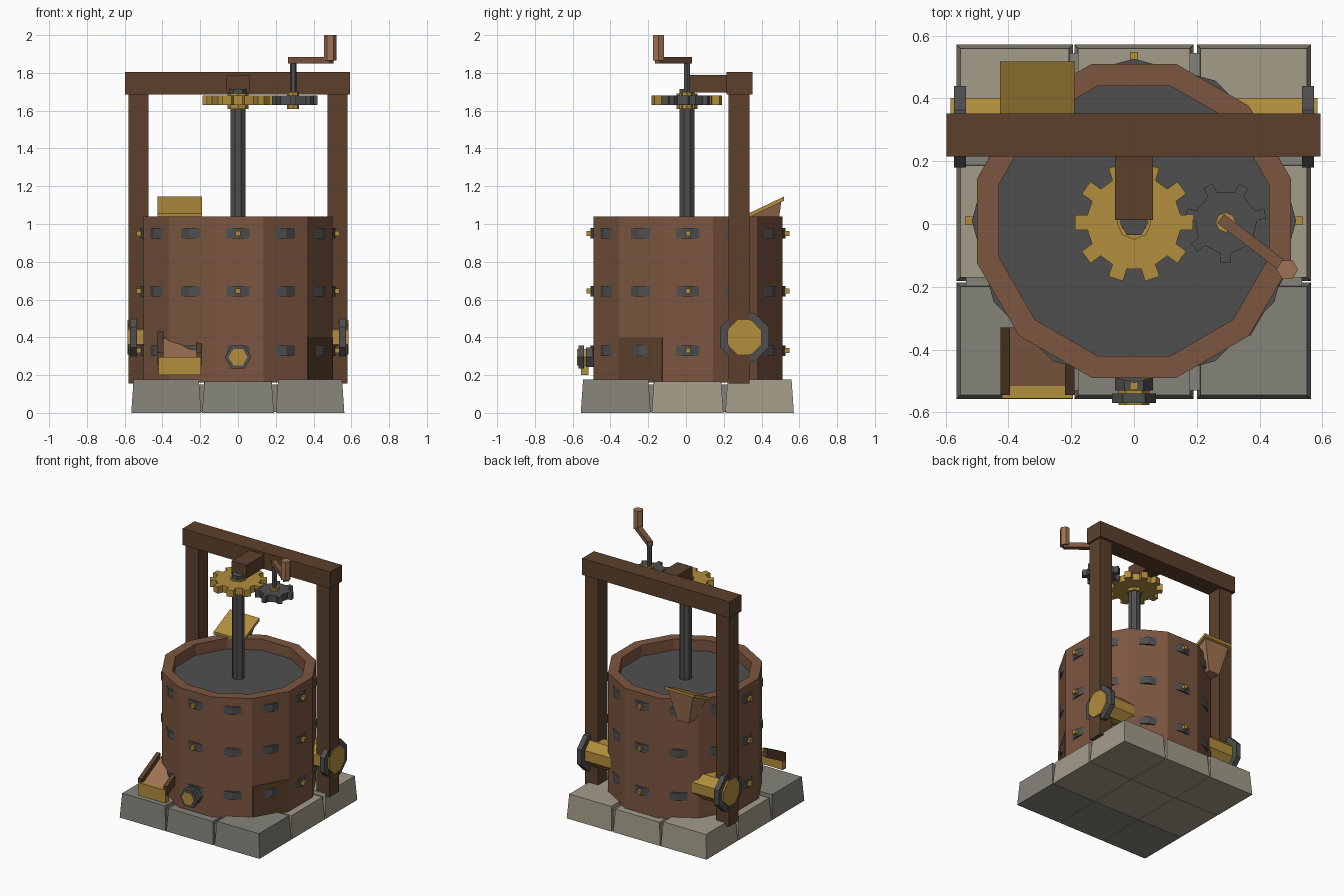
import bpy, bmesh
from math import pi, cos, sin, atan2, hypot, radians
from mathutils import Matrix, Vector

if "Cube" in bpy.data.objects:
    bpy.data.objects.remove(bpy.data.objects["Cube"])


def material(name, r, g, b):
    m = bpy.data.materials.new(name)
    m.use_nodes = True
    m.diffuse_color = (r, g, b, 1)
    m.node_tree.nodes["Principled BSDF"].inputs["Base Color"].default_value = (r, g, b, 1)
    return m


WOOD = material("barrel wood", .202, .093, .051)
DARK = material("dark wood", .107, .051, .025)
TAN = material("tan wood", .35, .17, .088)
BRASS = material("brass", .445, .27, .047)
IRON = material("dark iron", .078, .078, .08)
BEIGE = material("beige stone", .367, .332, .254)
GREY = material("grey stone", .235, .227, .195)


def finish(name, bm, *mats):
    bmesh.ops.recalc_face_normals(bm, faces=bm.faces)
    mesh = bpy.data.meshes.new(name)
    bm.to_mesh(mesh)
    bm.free()
    for m in mats:
        mesh.materials.append(m)
    ob = bpy.data.objects.new(name, mesh)
    bpy.context.collection.objects.link(ob)
    return ob


def box(name, x, y, z, mat, taper=0):
    """Box from three (low, high) ranges; the top is inset by taper."""
    bm = bmesh.new()
    bmesh.ops.create_cube(bm, size=1)
    mid = [(a + b) / 2 for a, b in (x, y, z)]
    size = [b - a for a, b in (x, y, z)]
    for v in bm.verts:
        top = v.co.z > 0
        v.co = Vector(m + c * (s - (2 * taper if top and i < 2 else 0))
                      for i, (m, c, s) in enumerate(zip(mid, v.co, size)))
    return finish(name, bm, mat)


def loft(name, low, high, mat):
    """Solid between two rings of points."""
    bm = bmesh.new()
    a = [bm.verts.new(p) for p in low]
    b = [bm.verts.new(p) for p in high]
    bm.faces.new(a)
    bm.faces.new(b)
    n = len(a)
    for i in range(n):
        j = (i + 1) % n
        bm.faces.new((a[i], a[j], b[j], b[i]))
    return finish(name, bm, mat)


def ring(r, n, turn=0):
    return [(r * cos(turn + 2 * pi * i / n), r * sin(turn + 2 * pi * i / n)) for i in range(n)]


def prism(name, r, n, start, end, mat, turn=0):
    """Regular prism running from start to end."""
    start, end = Vector(start), Vector(end)
    rot = (end - start).to_track_quat('Z', 'Y')
    pts = [rot @ Vector((*p, 0)) for p in ring(r, n, turn)]
    return loft(name, [p + start for p in pts], [p + end for p in pts], mat)


def tube(name, outer, inner, n, turn, y, z, *mats):
    """Upright ring with open middle."""
    bm = bmesh.new()
    loops = [[bm.verts.new((p[0], p[1] + y, h)) for p in ring(r, n, turn)]
             for r, h in ((outer, z[0]), (outer, z[1]), (inner, z[1]), (inner, z[0]))]
    for k in range(4):
        a, b = loops[k], loops[(k + 1) % 4]
        for i in range(n):
            j = (i + 1) % n
            bm.faces.new((a[i], a[j], b[j], b[i]))
    return finish(name, bm, *mats)


def gear(name, x, y, z, root, tip, teeth, half, turn, mat):
    """Flat gear with blocky teeth."""
    pts = []
    for i in range(teeth):
        c = turn + 2 * pi * i / teeth
        da, db = half / root, half / tip
        for r, a in ((root, c - da), (tip, c - db), (tip, c + db), (root, c + da)):
            pts.append((x + r * cos(a), y + r * sin(a)))
    return loft(name, [(*p, z[0]) for p in pts], [(*p, z[1]) for p in pts], mat)


# Stone base: nine tapered blocks around a core slab
box("base_core", (-.535, .535), (-.53, .545), (.004, .15), GREY)
spans = [(-.565, -.195), (-.19, .19), (.2, .563)]
for i, xs in enumerate(spans):
    for j, ys in enumerate(spans):
        shifted = (ys[0] + .008, ys[1] + .008)
        top = .165 if (i + j) % 2 else .176
        box("base_block", xs, shifted, (0, top), BEIGE if j else GREY, .012)

# Barrel: twelve flat staves, iron floor, three hoops
CY = .01
S = cos(pi / 12)
tube("barrel", .5 / S, .43 / S, 12, pi / 12, CY, (.16, 1.04), WOOD)
prism("barrel_floor", .44 / S, 12, (0, CY, .2), (0, CY, .96), IRON, pi / 12)
for z in (.33, .645, .95):
    tube("hoop", .516, .47, 12, 0, CY, (z - .028, z + .028), IRON)
    for k in range(4):
        c, s = cos(k * pi / 2), sin(k * pi / 2)
        prism("hoop_bolt", .019, 4, (.49 * c, CY + .49 * s, z),
              (.538 * c, CY + .538 * s, z), BRASS, pi / 4)

# Dark repair board on one stave
patch = box("stave_patch", (.495, .504), (-.132, .132), (.165, .4), DARK)
patch.data.transform(Matrix.Translation((0, CY, 0)) @ Matrix.Rotation(radians(-30), 4, 'Z'))

# Timber frame
for side, label in ((-1, "right"), (1, "left")):
    box(label + "_post", tuple(sorted((side * .475, side * .58))), (.225, .335), (.155, 1.7), DARK)
box("top_beam", (-.597, .593), (.215, .352), (1.685, 1.805), DARK)
box("shaft_bracket", (-.06, .06), (.012, .23), (1.695, 1.79), DARK)

# Main shaft and gears
prism("main_shaft", .042, 8, (0, .005, .94), (0, .005, 1.7), IRON, pi / 8)
prism("shaft_nut", .046, 6, (0, .005, 1.68), (0, .005, 1.715), IRON)
prism("gear_hub", .055, 8, (0, .005, 1.61), (0, .005, 1.69), BRASS)
gear("main_gear", 0, .005, (1.63, 1.68), .15, .19, 10, .024, 0, BRASS)
GX = .292
gear("small_gear", GX, .005, (1.63, 1.68), .1, .13, 7, .016, -pi / 2, IRON)
prism("small_gear_hub", .032, 8, (GX, .005, 1.61), (GX, .005, 1.7), BRASS)

# Crank
prism("crank_shaft", .018, 6, (GX, .005, 1.615), (GX, .005, 1.865), IRON)
hx, hy = .488, -.145
angle = atan2(hy - .005, hx - GX)
arm = box("crank_arm", (-.02, hypot(hx - GX, hy - .005) + .01), (-.018, .018), (1.85, 1.885), DARK)
arm.data.materials[0] = WOOD
arm.data.transform(Matrix.Translation((GX, .005, 0)) @ Matrix.Rotation(angle, 4, 'Z'))
prism("crank_handle", .034, 6, (hx, hy, 1.865), (hx, hy, 2), TAN)

# Side pipes with flanges
for side in (-1, 1):
    prism("side_pipe", .098, 8, (side * .33, .31, .4), (side * .585, .31, .4), BRASS, pi / 8)
    prism("side_flange", .14, 8, (side * .535, .31, .4), (side * .573, .31, .4), IRON, pi / 8)

# Front drain
prism("drain_pipe", .05, 6, (0, -.45, .295), (0, -.577, .295), BRASS)
prism("drain_collar", .06, 6, (0, -.47, .295), (0, -.53, .295), IRON)
prism("drain_flange", .07, 6, (0, -.54, .295), (0, -.57, .295), IRON)


# Front spout: lip, sloping floor and side rails
def sloped(name, x, thick, mat, front, back):
    ends = [[(x[0], y, z - thick), (x[1], y, z - thick), (x[1], y, z), (x[0], y, z)]
            for y, z in (front, back)]
    return loft(name, ends[0], ends[1], mat)


box("spout_lip", (-.42, -.195), (-.555, -.515), (.2, .295), BRASS)
sloped("spout_floor", (-.405, -.205), .03, TAN, (-.535, .285), (-.33, .395))
for x in (-.425, -.22):
    sloped("spout_rail", (x, x + .03), .07, DARK, (-.545, .32), (-.33, .43))

# Rear feed hopper: tilted tray on a tapering funnel
sloped("hopper_tray", (-.427, -.19), .022, BRASS, (.33, 1.055), (.518, 1.145))
loft("hopper_funnel",
     [(-.355, .39, .9), (-.262, .39, .9), (-.262, .475, .9), (-.355, .475, .9)],
     [(-.41, .345, 1.045), (-.207, .345, 1.045), (-.207, .505, 1.122), (-.41, .505, 1.122)], TAN)
